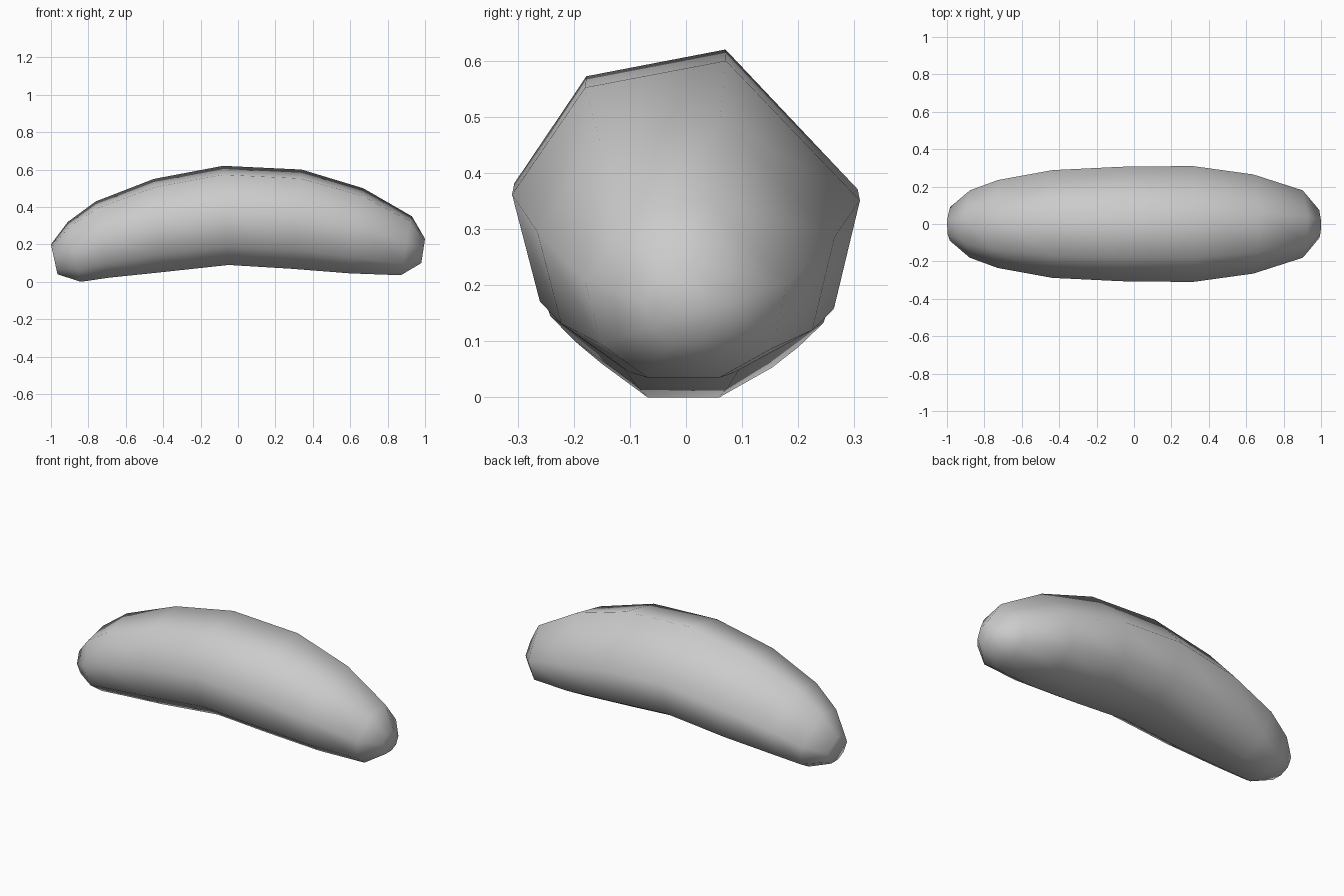
import bpy, bmesh
from mathutils import Vector

if "Cube" in bpy.data.objects:
    bpy.data.objects.remove(bpy.data.objects["Cube"])

# Irregular eight-sided cross-section (y, height), both in -1..1
SECTION = [(0.23, 1), (-0.58, 0.82), (-1, 0.1), (-0.84, -0.62),
           (-0.38, -1), (0.33, -1), (0.85, -0.67), (1, 0.06)]

# Tilted rings along the bend: top x, top z, bottom x, bottom z, half width
RINGS = [(-1.0, 0.20, -0.965, 0.04, 0.09),
         (-0.91, 0.32, -0.84, 0.0, 0.18),
         (-0.76, 0.43, -0.69, 0.022, 0.235),
         (-0.45, 0.55, -0.42, 0.05, 0.288),
         (-0.08, 0.62, -0.05, 0.09, 0.306),
         (0.34, 0.60, 0.28, 0.07, 0.31),
         (0.67, 0.50, 0.60, 0.045, 0.265),
         (0.93, 0.35, 0.87, 0.035, 0.18),
         (1.0, 0.23, 0.98, 0.10, 0.075)]

# Lofted curved body
bm = bmesh.new()
loops = []
for tx, tz, bx, bz, half in RINGS:
    top, bottom = Vector((tx, 0, tz)), Vector((bx, 0, bz))
    mid, axis = (top + bottom) / 2, (top - bottom) / 2
    loops.append([bm.verts.new(mid + axis * h + Vector((0, half * y, 0)))
                  for y, h in SECTION])

n = len(SECTION)
for a, b in zip(loops, loops[1:]):
    for i in range(n):
        j = (i + 1) % n
        bm.faces.new((a[i], a[j], b[j], b[i]))

# End caps
bm.faces.new(loops[0])
bm.faces.new(loops[-1])
bmesh.ops.recalc_face_normals(bm, faces=bm.faces[:])
for f in bm.faces:
    f.smooth = True

mesh = bpy.data.meshes.new("curved_body")
bm.to_mesh(mesh)
bm.free()
body = bpy.data.objects.new("curved_body", mesh)
bpy.context.collection.objects.link(body)
